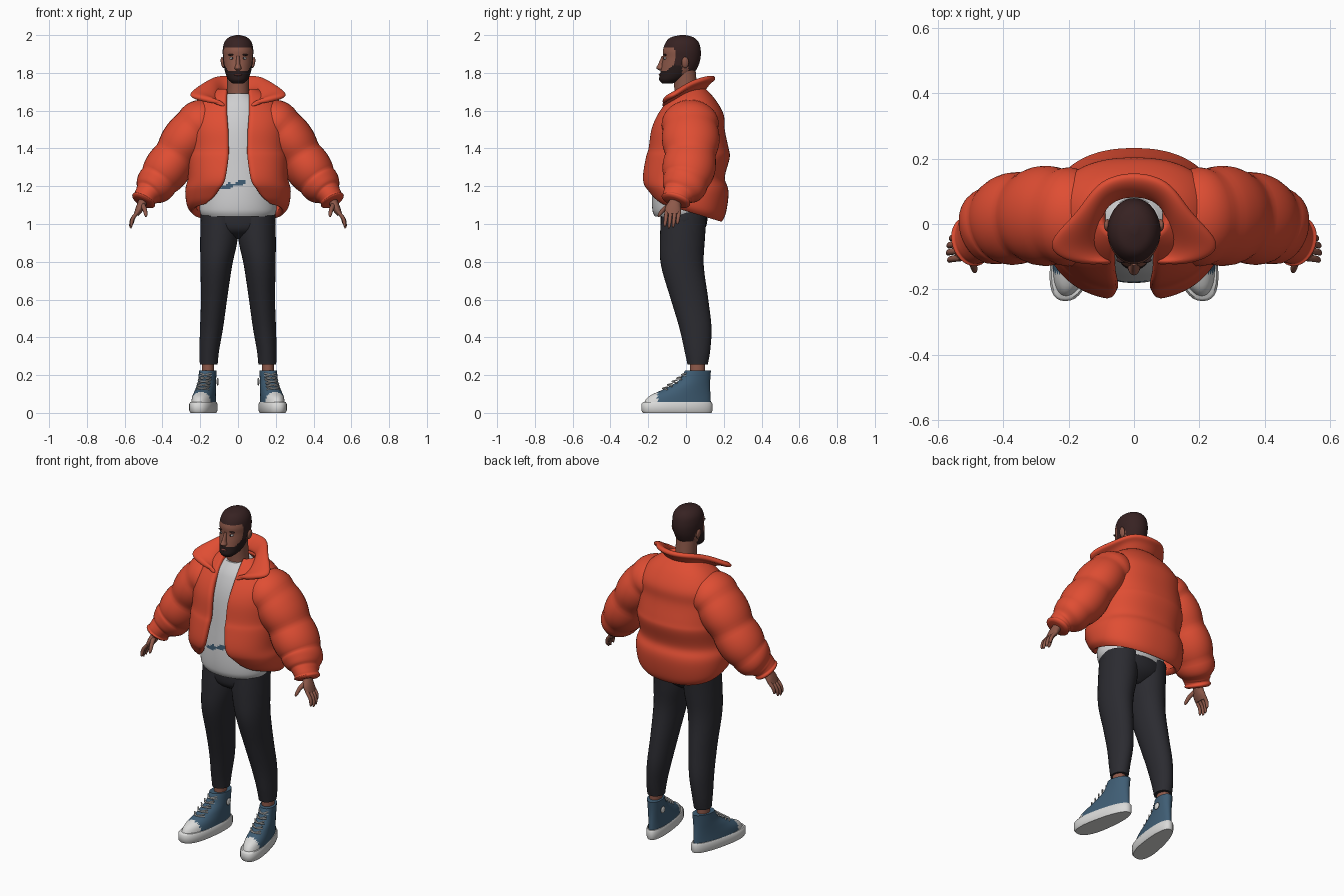
import bpy, bmesh
from math import sin, cos, pi, asin, radians
from mathutils import Vector, Matrix

cube = bpy.data.objects.get("Cube")
if cube:
    bpy.data.objects.remove(cube, do_unlink=True)


def material(name, r, g, b):
    m = bpy.data.materials.new(name)
    m.use_nodes = True
    m.diffuse_color = (r, g, b, 1)
    bsdf = m.node_tree.nodes["Principled BSDF"]
    bsdf.inputs["Base Color"].default_value = (r, g, b, 1)
    bsdf.inputs["Roughness"].default_value = .8
    return m


ORANGE = material("orange padding", .74, .075, .033)
SHIRT = material("light grey cotton", .62, .62, .63)
PANTS = material("charcoal denim", .024, .024, .03)
BLUE = material("blue canvas", .05, .11, .175)
RUBBER = material("white rubber", .7, .7, .69)
SKIN = material("brown skin", .27, .1, .068)
HAIR = material("dark brown hair", .038, .016, .016)
BEARD = material("dark beard", .02, .011, .011)
LIPS = material("lips", .2, .06, .05)


def finish(name, bm, mats, rule=None, mirror=False):
    """Turn a bmesh into a smooth object, coloured by rule and mirrored if asked."""
    mesh = bpy.data.meshes.new(name)
    bm.to_mesh(mesh)
    bm.free()
    for m in mats:
        mesh.materials.append(m)
    for p in mesh.polygons:
        p.use_smooth = True
        if rule:
            p.material_index = rule(*p.center)
    mesh.set_sharp_from_angle(angle=radians(50))
    ob = bpy.data.objects.new(name, mesh)
    bpy.context.collection.objects.link(ob)
    if mirror:
        ob.modifiers.new("mirror", "MIRROR")
    return ob


def spline(pts, k):
    """Catmull-Rom samples through tuples of any length."""
    out = []
    for i in range(len(pts) - 1):
        quad = [pts[min(max(i + d, 0), len(pts) - 1)] for d in (-1, 0, 1, 2)]
        for s in range(k):
            t = s / k
            out.append([b + t / 2 * (c - a + t * (2*a - 5*b + 4*c - d + t * (3*(b - c) + d - a)))
                        for a, b, c, d in zip(*quad)])
    return out + [list(pts[-1])]


def loft(name, rows, mats, n=32, k=5, power=2, along=False, gap=False, puffs=0, amp=0,
         warp=None, rule=None, mirror=False):
    """Skin rings (x, y, z, radius, depth radius, gap); gap leaves the front open."""
    rows = spline(rows, k)
    centres = [Vector(r[:3]) for r in rows]
    bm = bmesh.new()
    rings = []
    for i, r in enumerate(rows):
        u, v = Vector((1, 0, 0)), Vector((0, 1, 0))
        if along:
            t = (centres[min(i + 1, len(rows) - 1)] - centres[max(i - 1, 0)]).normalized()
            v = (v - t * v.dot(t)).normalized()
            u = v.cross(t)
        swell = 1 + amp * (abs(sin(pi * puffs * i / (len(rows) - 1))) - .6)
        start = asin(min(1, r[5] / r[3]) ** (power / 2)) if gap else 0
        ring = []
        for j in range(n):
            a = -pi / 2 + start + (2 * pi - 2 * start) * j / (n - 1 if gap else n)
            c, s = [abs(w) ** (2 / power) * (1 if w > 0 else -1) for w in (cos(a), sin(a))]
            p = centres[i] + (u * r[3] * c + v * r[4] * s) * swell
            ring.append(bm.verts.new(warp(*p) if warp else p))
        rings.append(ring)
    for lo, hi in zip(rings, rings[1:]):
        for j in range(n - 1 if gap else n):
            q = (j + 1) % n
            bm.faces.new((lo[j], lo[q], hi[q], hi[j]))
    if not gap:
        bm.faces.new(rings[0])
        bm.faces.new(rings[-1])
        bmesh.ops.recalc_face_normals(bm, faces=bm.faces)
    return finish(name, bm, mats, rule, mirror)


def stack(name, rows, mats, **kw):
    """Loft level rings given as (x, front y, back y, z, half width, gap)."""
    return loft(name, [(x, (f + b) / 2, z, w, (b - f) / 2, *g) for x, f, b, z, w, *g in rows], mats, **kw)


def blob(name, pos, size, mat, tilt=0, mirror=True):
    bm = bmesh.new()
    m = Matrix.Translation(pos) @ Matrix.Rotation(tilt, 4, 'Y') @ Matrix.Diagonal((*size, 1))
    bmesh.ops.create_uvsphere(bm, u_segments=20, v_segments=12, radius=1, matrix=m)
    return finish(name, bm, [mat], mirror=mirror)


# Trousers
stack("trouser_seat", [(0, -.06, .04, .92, .05), (0, -.12, .09, .96, .15),
                       (0, -.135, .112, 1.01, .198), (0, -.13, .112, 1.1, .19)], [PANTS])
stack("trouser_leg", [(.155, .008, .115, .255, .047), (.152, -.008, .128, .33, .052),
                      (.14, -.035, .135, .45, .061), (.127, -.08, .118, .6, .069),
                      (.115, -.132, .094, .78, .084), (.101, -.138, .1, .92, .099),
                      (.097, -.13, .11, 1.06, .1)], [PANTS], mirror=True)

# Ankles and high-top shoes, toes turned out
stack("ankle", [(.16, .02, .1, .15, .033), (.158, .02, .1, .28, .032)], [SKIN], mirror=True)


def splay(x, y, z):
    return .16 + (x - .16) * (1 - .9 * (y + .05)) - .17 * (y - .06), y, z


stack("shoe_sole", [(.16, -.228, .135, 0, .058), (.16, -.236, .14, .012, .064),
                    (.16, -.236, .14, .048, .064), (.16, -.228, .135, .057, .059)],
      [RUBBER], k=1, n=40, power=2.4, warp=splay, mirror=True)
stack("shoe_upper", [(.16, -.228, .132, .04, .06), (.16, -.2, .13, .085, .057),
                     (.16, -.12, .128, .125, .053), (.16, -.04, .128, .17, .05),
                     (.16, -.005, .132, .225, .05)],
      [BLUE, RUBBER], n=48, k=6, warp=splay, rule=lambda x, y, z: int(y < -.15), mirror=True)
for i in range(5):
    y, z = -.118 + .025 * i, .13 + .018 * i
    for slant in (-.007, .007):
        loft("shoelace", [(.128, y + .02, z - slant, .004, .004), (.16, y - .005, z, .004, .004),
                          (.192, y + .02, z + slant, .004, .004)],
             [RUBBER], n=8, along=True, warp=splay, mirror=True)
blob("ankle_badge", (.108, .065, .165), (.006, .02, .02), RUBBER)

# Shirt with a painted smear on its front
stack("shirt", [(0, -.165, .115, 1.04, .19), (0, -.178, .12, 1.075, .203), (0, -.18, .12, 1.16, .2),
                (0, -.17, .13, 1.3, .2), (0, -.15, .14, 1.5, .19), (0, -.115, .12, 1.62, .15),
                (0, -.07, .08, 1.69, .075)], [SHIRT, BLUE], n=96, k=14,
      rule=lambda x, y, z: int(y < 0 and -.1 < x < .045 and
                               abs(z - 1.207 - .25 * (x + .03)) < .011 + .006 * sin(x * 90)))

# Padded jacket body, open in front, hem dropping towards the back
body = stack("jacket_body", [
    (0, -.165, .185, 1.065, .24, .17), (0, -.19, .21, 1.1, .27, .125), (0, -.222, .226, 1.18, .28, .09),
    (0, -.236, .205, 1.245, .265, .068), (0, -.218, .232, 1.35, .268, .052),
    (0, -.203, .226, 1.4, .262, .05), (0, -.188, .205, 1.5, .26, .052), (0, -.155, .2, 1.58, .25, .058),
    (0, -.1, .155, 1.66, .19, .06), (0, -.05, .1, 1.72, .1, .06)],
    [ORANGE], n=56, k=4, power=2.3, gap=True,
    warp=lambda x, y, z: (x, y, z - .3 * y * min(1, max(0, (1.2 - z) / .13))))
pad = body.modifiers.new("padding", "SOLIDIFY")
pad.thickness = .035
body.modifiers.new("soft", "SUBSURF").levels = 1

# Puffed sleeves
loft("jacket_sleeve", [(.1, .02, 1.585, .08, .1), (.2, .022, 1.53, .125, .15),
                       (.28, .025, 1.44, .122, .147), (.35, .02, 1.33, .12, .138),
                       (.42, 0, 1.23, .113, .128), (.465, -.03, 1.175, .085, .1),
                       (.485, -.045, 1.15, .062, .076), (.498, -.053, 1.128, .066, .078),
                       (.505, -.058, 1.115, .055, .065)],
     [ORANGE], k=7, along=True, puffs=6, amp=.1, mirror=True)

# Wide spread collar: base edge, raised middle and flared rim
bm = bmesh.new()
strip = []
for base, rim in [((0, .09, 1.7), (0, .165, 1.775)), ((.08, .07, 1.705), (.115, .135, 1.78)),
                  ((.11, 0, 1.69), (.17, .035, 1.75)), ((.115, -.07, 1.65), (.275, -.055, 1.685)),
                  ((.09, -.11, 1.63), (.235, -.105, 1.665)), ((.06, -.12, 1.62), (.12, -.125, 1.635))]:
    a, b = Vector(base), Vector(rim)
    strip.append([bm.verts.new(p) for p in (a, (a + b) / 2 + Vector((0, 0, .022)), b)])
for lo, hi in zip(strip, strip[1:]):
    for j in range(2):
        bm.faces.new((lo[j], lo[j + 1], hi[j + 1], hi[j]))
collar = finish("jacket_collar", bm, [ORANGE], mirror=True)
fold = collar.modifiers.new("thickness", "SOLIDIFY")
fold.thickness, fold.offset = .032, 0
collar.modifiers.new("soft", "SUBSURF").levels = 3

# Hands
loft("palm", [(.485, -.045, 1.16, .028, .03), (.505, -.058, 1.115, .024, .032),
              (.522, -.068, 1.08, .021, .043), (.538, -.07, 1.05, .014, .04)],
     [SKIN], n=20, along=True, mirror=True)
for i, reach in enumerate((.9, 1, .95, .75)):
    y = -.103 + .022 * i
    loft("finger", [(.53, y, 1.065, .01, .011),
                    (.53 + .03 * reach, y - .004, 1.065 - .04 * reach, .01, .01),
                    (.53 + .038 * reach, y - .008, 1.065 - .075 * reach, .008, .008),
                    (.53 + .036 * reach, y - .01, 1.065 - .088 * reach, .003, .003)],
         [SKIN], n=12, along=True, mirror=True)
loft("thumb", [(.508, -.075, 1.105, .014, .014), (.495, -.115, 1.08, .012, .012),
               (.488, -.14, 1.05, .009, .009), (.488, -.146, 1.038, .003, .003)],
     [SKIN], n=12, along=True, mirror=True)

# Neck and head, with hair and beard coloured by region
stack("neck", [(0, -.06, .07, 1.63, .065), (0, -.062, .06, 1.72, .058), (0, -.07, .05, 1.82, .06)], [SKIN])


def face_zone(x, y, z):
    hairline = 1.935 if y < -.06 else 1.84 if y < -.025 else 1.862 if y < .012 else 1.81
    if z > hairline:
        return 1
    return 2 if y < -.02 and z < 1.812 + .9 * max(0, y + .1) else 0


stack("head", [(0, -.128, -.07, 1.745, .03), (0, -.142, -.01, 1.765, .052), (0, -.136, .042, 1.8, .067),
               (0, -.129, .066, 1.84, .075), (0, -.122, .077, 1.88, .079), (0, -.122, .078, 1.92, .081),
               (0, -.108, .068, 1.96, .073), (0, -.082, .042, 1.987, .05), (0, -.03, -.002, 2, .012)],
      [SKIN, HAIR, BEARD], n=72, k=8, rule=face_zone)
stack("nose", [(0, -.14, -.11, 1.813, .012), (0, -.157, -.11, 1.825, .018),
               (0, -.148, -.11, 1.845, .012), (0, -.128, -.1, 1.89, .008)], [SKIN], n=20)
blob("ear", (.081, -.004, 1.855), (.01, .019, .03), SKIN, tilt=.15)
blob("eye", (.031, -.107, 1.877), (.014, .011, .007), SHIRT)
blob("iris", (.031, -.115, 1.877), (.005, .004, .006), PANTS)
blob("eyebrow", (.034, -.11, 1.896), (.02, .009, .005), HAIR, tilt=.1)
blob("lips", (0, -.136, 1.79), (.02, .009, .006), LIPS, mirror=False)
